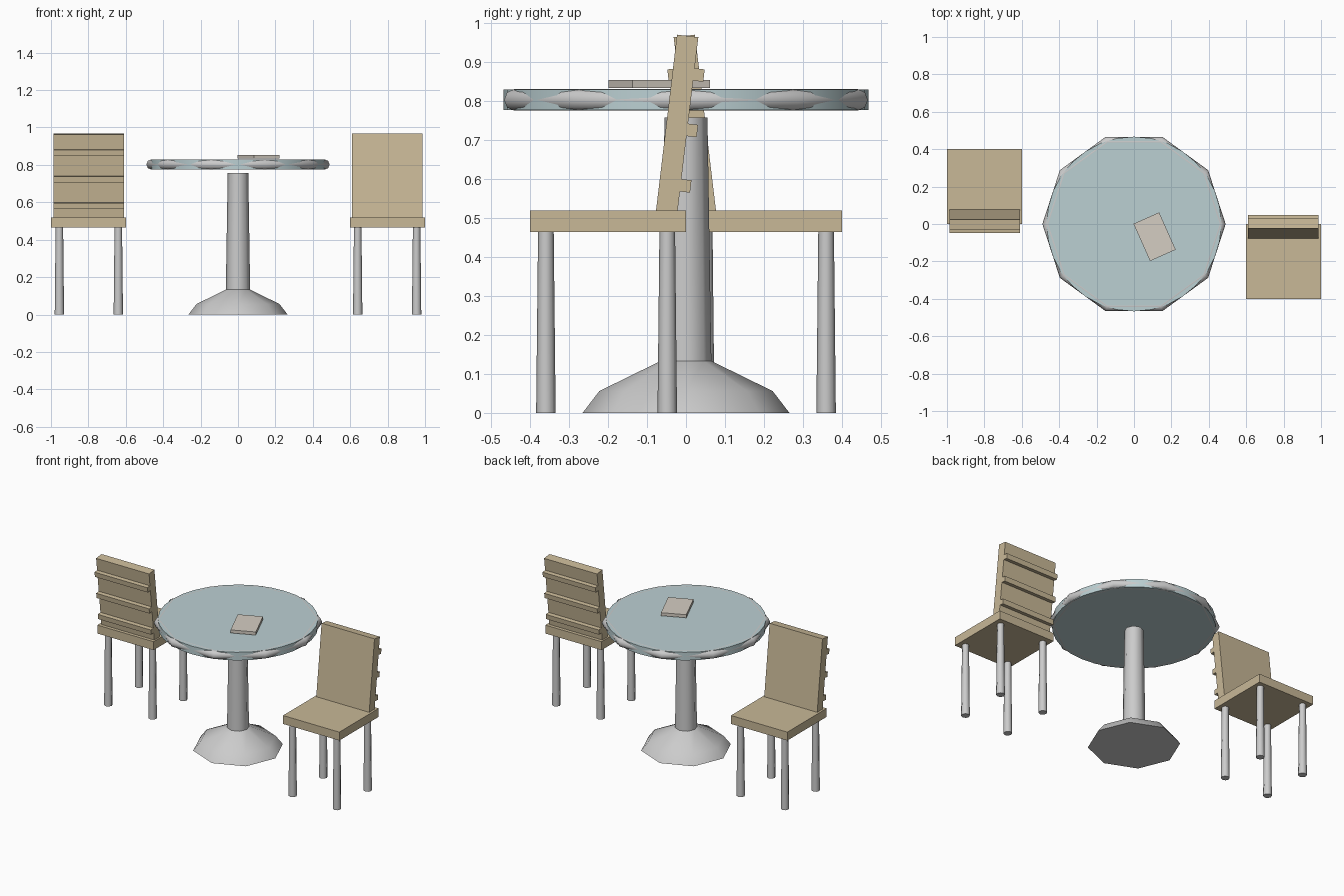
import bpy, bmesh
from math import radians, pi, cos, sin
from mathutils import Matrix, Vector

if "Cube" in bpy.data.objects:
    bpy.data.objects.remove(bpy.data.objects["Cube"])


def material(name, rgb):
    m = bpy.data.materials.new(name)
    m.diffuse_color = (*rgb, 1)
    m.use_nodes = True
    m.node_tree.nodes["Principled BSDF"].inputs["Base Color"].default_value = m.diffuse_color
    return m


wood = material("wood", (0.58, 0.48, 0.31))
glass = material("glass", (0.50, 0.63, 0.65))
cover = material("cover", (0.66, 0.61, 0.54))


def finish(name, bm, mat=None, smooth=None):
    bmesh.ops.recalc_face_normals(bm, faces=bm.faces)
    me = bpy.data.meshes.new(name)
    bm.to_mesh(me)
    bm.free()
    ob = bpy.data.objects.new(name, me)
    bpy.context.collection.objects.link(ob)
    if mat:
        me.materials.append(mat)
    if smooth:
        bpy.ops.object.select_all(action='DESELECT')
        ob.select_set(True)
        bpy.context.view_layer.objects.active = ob
        bpy.ops.object.shade_smooth_by_angle(angle=radians(smooth))
    return ob


def box(name, size, matrix, mat):
    bm = bmesh.new()
    bmesh.ops.create_cube(bm, size=1, matrix=matrix @ Matrix.Diagonal((*size, 1)))
    return finish(name, bm, mat)


def lathe(name, profile, sides, matrix=Matrix(), mat=None, smooth=50):
    # Stacked rings from (radius, z) pairs, capped at both ends
    bm = bmesh.new()
    rings = [[bm.verts.new(matrix @ Vector((r * cos(2 * pi * i / sides), r * sin(2 * pi * i / sides), z)))
              for i in range(sides)] for r, z in profile]
    for a, b in zip(rings, rings[1:]):
        for i in range(sides):
            j = (i + 1) % sides
            bm.faces.new((a[i], a[j], b[j], b[i]))
    bm.faces.new(rings[0][::-1])
    bm.faces.new(rings[-1])
    return finish(name, bm, mat, smooth)


# Table: pedestal, disc and ten-sided rim
lathe("pedestal", [(0.265, 0), (0.222, 0.056), (0.065, 0.133), (0.055, 0.757)], 8)
lathe("table_top", [(0.467, 0.776), (0.467, 0.828)], 32, mat=glass)
bpy.ops.mesh.primitive_torus_add(major_segments=10, minor_segments=8, major_radius=0.4625,
                                 minor_radius=0.0275, location=(0, 0, 0.802))
bpy.context.object.name = "table_rim"
bpy.ops.object.shade_smooth_by_angle(angle=radians(50))

# Book lying on the table
box("book", (0.15, 0.218, 0.02),
    Matrix.Translation((0.11, -0.068, 0.843)) @ Matrix.Rotation(radians(24), 4, 'Z'), cover)


def chair(prefix, turn):
    place = Matrix.Rotation(turn, 4, 'Z')
    box(prefix + "_seat", (0.4, 0.4, 0.054), place @ Matrix.Translation((0.8, -0.2, 0.491)), wood)
    for x in (0.64, 0.955):
        for y in (-0.359, -0.048):
            lathe(prefix + "_leg", [(0.025, 0), (0.02, 0.47)], 8, place @ Matrix.Translation((x, y, 0)))
    # Leaning back: local origin at the middle of its foot on the seat
    lean = place @ Matrix.Translation((0.798, -0.0495, 0.515)) @ Matrix.Rotation(radians(-6.8), 4, 'X')
    box(prefix + "_back", (0.376, 0.055, 0.465), lean @ Matrix.Translation((0, 0, 0.2215)), wood)
    for h in (0.072, 0.215, 0.358):
        box(prefix + "_back_slat", (0.376, 0.045, 0.032), lean @ Matrix.Translation((0, 0.031, h)), wood)


chair("right_chair", 0)
chair("left_chair", pi)
